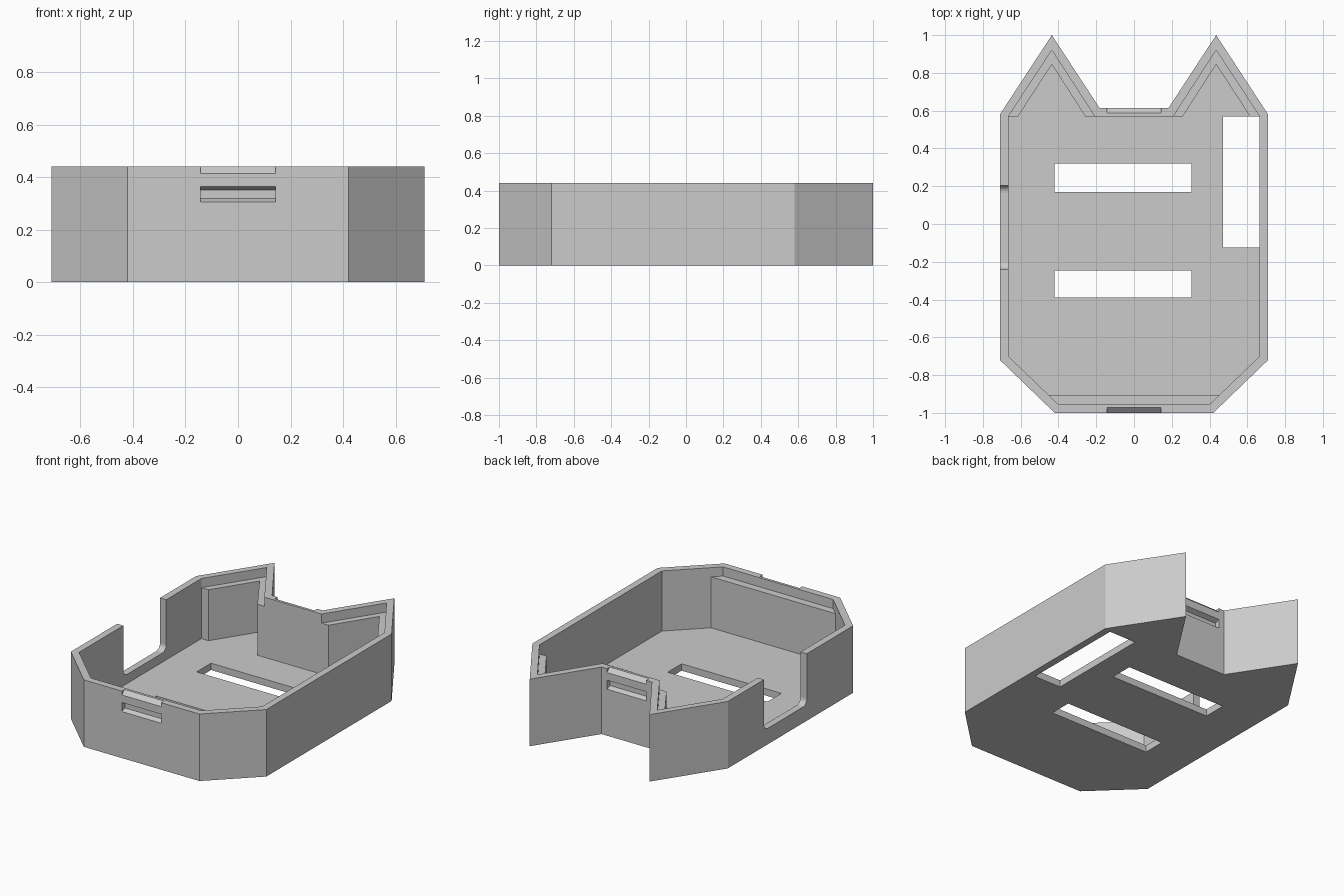
import bpy
import bmesh
from math import sin, cos, pi
from mathutils import Vector

cube = bpy.data.objects.get("Cube")
if cube:
    bpy.data.objects.remove(cube, do_unlink=True)

HEIGHT, FLOOR, LEDGE = 0.44, 0.045, 0.38

grey = bpy.data.materials.new("light grey plastic")
grey.use_nodes = True
grey.diffuse_color = (0.6, 0.6, 0.6, 1)
grey.node_tree.nodes["Principled BSDF"].inputs["Base Color"].default_value = (0.6, 0.6, 0.6, 1)


def prism(name, points, sweep):
    """Closed solid swept from a flat polygon."""
    bm = bmesh.new()
    base = bm.faces.new([bm.verts.new(p) for p in points])
    top = bmesh.ops.extrude_face_region(bm, geom=[base], use_keep_orig=True)
    verts = [g for g in top["geom"] if isinstance(g, bmesh.types.BMVert)]
    bmesh.ops.translate(bm, verts=verts, vec=Vector(sweep))
    bmesh.ops.recalc_face_normals(bm, faces=bm.faces)
    mesh = bpy.data.meshes.new(name)
    bm.to_mesh(mesh)
    bm.free()
    mesh.materials.append(grey)
    obj = bpy.data.objects.new(name, mesh)
    bpy.context.collection.objects.link(obj)
    return obj


def upright(name, outline, z0, z1):
    return prism(name, [(x, y, z0) for x, y in outline], (0, 0, z1 - z0))


def mirrored(half):
    """Outline from its +x half, running front to back."""
    return half + [(-x, y) for x, y in reversed(half)]


def cut(target, cutter):
    cutter.hide_render = True
    mod = target.modifiers.new("cut", "BOOLEAN")
    mod.operation = "DIFFERENCE"
    mod.solver = "EXACT"
    mod.object = cutter
    bpy.context.view_layer.objects.active = target
    bpy.ops.object.modifier_apply(modifier=mod.name)
    bpy.data.objects.remove(cutter, do_unlink=True)


# Tray body with two pointed ears at the back
outer = mirrored([(0.42, -1), (0.71, -0.72), (0.71, 0.58), (0.435, 1), (0.183, 0.615)])
inner = mirrored([(0.40, -0.955), (0.665, -0.70), (0.665, 0.57), (0.435, 0.92), (0.208, 0.57)])
tray = upright("tray_body", outer, 0, HEIGHT)
cut(tray, upright("cavity", inner, FLOOR, HEIGHT + 0.1))

# Openings through the floor
for x0, x1, y0, y1 in [(-0.42, 0.305, 0.17, 0.32),
                       (-0.42, 0.305, -0.39, -0.245),
                       (0.47, 0.664, -0.125, 0.569)]:
    cut(tray, upright("floor_opening", [(x0, y0), (x1, y0), (x1, y1), (x0, y1)], -0.1, 0.1))

# Side wall gap with rounded lower corners
y0, y1, z0, r = -0.24, 0.205, 0.105, 0.04
gap = [(y1, 0.6), (y0, 0.6)]
for cy, start in ((y0 + r, pi), (y1 - r, 1.5 * pi)):
    for i in range(7):
        a = start + i * pi / 12
        gap.append((cy + r * cos(a), z0 + r + r * sin(a)))
cut(tray, prism("side_gap", [(-0.8, y, z) for y, z in gap], (0.2, 0, 0)))

# Clip groove and sloped lead-in on the front and back walls
groove = [(-0.01, 0.301), (0.03, 0.318), (0.03, 0.35), (-0.01, 0.369)]
lead_in = [(-0.01, 0.405), (0.033, 0.445), (-0.01, 0.445)]
for face_y, inward in ((-1, 1), (0.615, -1)):
    for profile in (groove, lead_in):
        points = [(-0.143, face_y + inward * d, z) for d, z in profile]
        cut(tray, prism("clip_cut", points, (0.286, 0, 0)))

# Lid ledges: one along the front, one inside each ear
upright("front_ledge", mirrored([(0.405, -0.96), (0.46, -0.905)]), FLOOR, LEDGE)
for side, label in ((1, "left"), (-1, "right")):
    band = [(0.67, 0.57), (0.435, 0.928), (0.203, 0.57),
            (0.258, 0.57), (0.435, 0.845), (0.614, 0.57)]
    upright(label + "_ear_ledge", [(side * x, y) for x, y in band], FLOOR, LEDGE)
